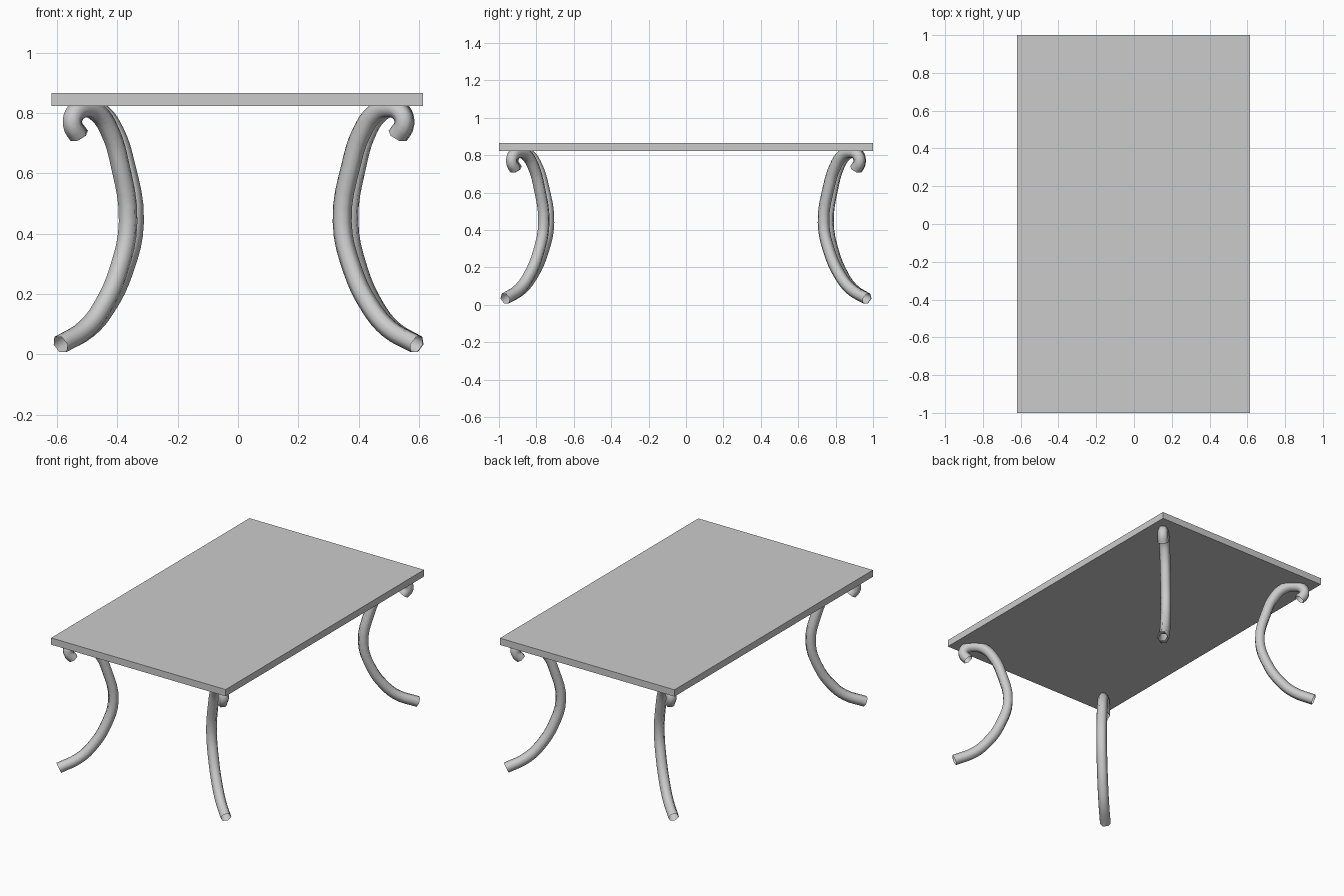
import bpy
import math

cube = bpy.data.objects.get("Cube")
if cube:
    bpy.data.objects.remove(cube, do_unlink=True)


def flat_material(name, value):
    mat = bpy.data.materials.new(name)
    mat.use_nodes = True
    colour = (value, value, value, 1)
    mat.diffuse_color = colour
    mat.node_tree.nodes["Principled BSDF"].inputs["Base Color"].default_value = colour
    return mat


grey = flat_material("light grey", 0.6)

# Table top slab
bpy.ops.mesh.primitive_cube_add(size=1, location=(-0.003, 0, 0.845))
top = bpy.context.object
top.name = "table_top"
top.scale = (1.232, 2, 0.043)
bpy.ops.object.transform_apply(location=False, rotation=False, scale=True)
top.data.materials.append(grey)

# Leg path from foot to hooked tip: distance inward from the foot, height
LEG_PATH = [(0, 0.033), (0.12, 0.085), (0.2, 0.158), (0.277, 0.28),
            (0.322, 0.44), (0.283, 0.63), (0.238, 0.735), (0.178, 0.8),
            (0.12, 0.815), (0.068, 0.8), (0.055, 0.765), (0.085, 0.725)]


def add_leg(name, x, y, outward_angle):
    curve = bpy.data.curves.new(name, "CURVE")
    curve.dimensions = "3D"
    curve.resolution_u = 4
    curve.bevel_depth = 0.032
    curve.bevel_resolution = 1
    spline = curve.splines.new("BEZIER")
    spline.bezier_points.add(len(LEG_PATH) - 1)
    for point, (inward, height) in zip(spline.bezier_points, LEG_PATH):
        point.co = (-inward, 0, height)
        point.handle_left_type = point.handle_right_type = "AUTO"
    curve.materials.append(grey)
    leg = bpy.data.objects.new(name, curve)
    bpy.context.collection.objects.link(leg)
    leg.location = (x, y, 0)
    leg.rotation_euler.z = math.radians(outward_angle)

    # Turn the swept tube into a smooth mesh with open ends
    bpy.ops.object.select_all(action="DESELECT")
    leg.select_set(True)
    bpy.context.view_layer.objects.active = leg
    bpy.ops.object.convert(target="MESH")
    bpy.ops.object.shade_smooth()


# Four splayed legs, one under each corner
add_leg("front_left_leg", 0.592, -0.967, -40)
add_leg("back_left_leg", 0.592, 0.967, 46)
add_leg("back_right_leg", -0.59, 0.967, 140)
add_leg("front_right_leg", -0.588, -0.967, 226)
